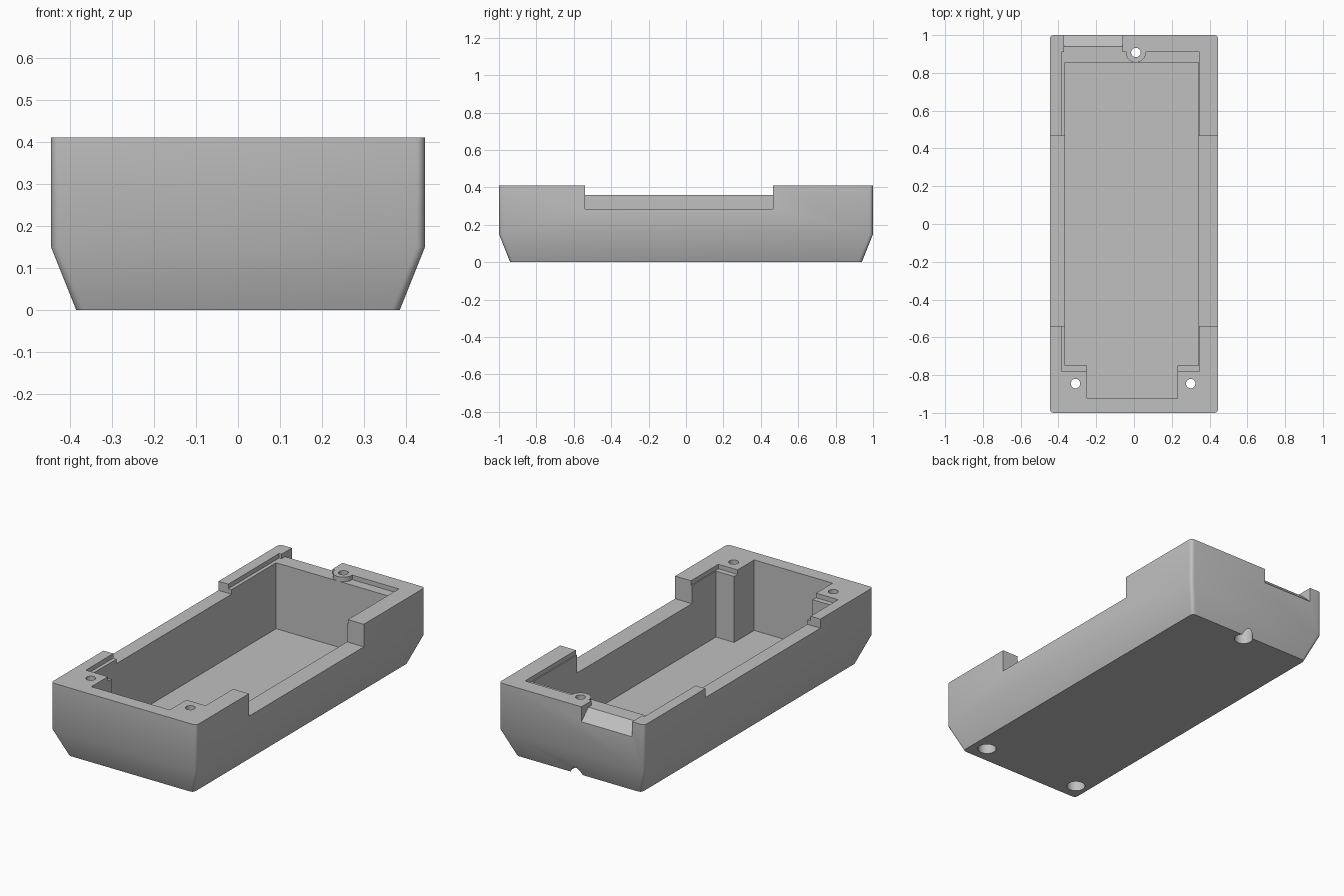
import bpy, bmesh, math

cube = bpy.data.objects.get("Cube")
if cube:
    bpy.data.objects.remove(cube, do_unlink=True)

grey = bpy.data.materials.new("light_grey")
grey.use_nodes = True
grey.diffuse_color = (0.53, 0.53, 0.53, 1)
grey.node_tree.nodes["Principled BSDF"].inputs["Base Color"].default_value = grey.diffuse_color


def loft(name, rings):
    """Solid skinned through rings of equal point count."""
    bm = bmesh.new()
    loops = [[bm.verts.new(p) for p in ring] for ring in rings]
    n = len(loops[0])
    for low, high in zip(loops, loops[1:]):
        for i in range(n):
            j = (i + 1) % n
            bm.faces.new((low[i], low[j], high[j], high[i]))
    bm.faces.new(loops[0][::-1])
    bm.faces.new(loops[-1])
    bmesh.ops.recalc_face_normals(bm, faces=bm.faces)
    mesh = bpy.data.meshes.new(name)
    bm.to_mesh(mesh)
    bm.free()
    mesh.materials.append(grey)
    obj = bpy.data.objects.new(name, mesh)
    bpy.context.collection.objects.link(obj)
    return obj


def rounded_rect(hx, hy, z, r=0.02, steps=5):
    points = []
    for k, (sx, sy) in enumerate(((1, 1), (-1, 1), (-1, -1), (1, -1))):
        for s in range(steps + 1):
            a = math.pi / 2 * (k + s / steps)
            points.append((sx * (hx - r) + r * math.cos(a),
                           sy * (hy - r) + r * math.sin(a), z))
    return points


def box(name, x0, x1, y0, y1, z0, z1=0.6):
    return loft(name, [[(x0, y0, z), (x1, y0, z), (x1, y1, z), (x0, y1, z)]
                       for z in (z0, z1)])


def cylinder(name, x, y, r, z0, z1, n=32):
    turns = [2 * math.pi * i / n for i in range(n)]
    return loft(name, [[(x + r * math.cos(a), y + r * math.sin(a), z) for a in turns]
                       for z in (z0, z1)])


def combine(target, tool, operation="DIFFERENCE"):
    mod = target.modifiers.new(tool.name, "BOOLEAN")
    mod.operation = operation
    mod.solver = "EXACT"
    mod.object = tool
    tool.hide_render = True
    bpy.context.view_layer.objects.active = target
    bpy.ops.object.modifier_apply(modifier=mod.name)
    bpy.data.objects.remove(tool, do_unlink=True)


# Outer shell with tapered lower walls
shell = loft("case_shell", [rounded_rect(0.385, 0.94, 0),
                            rounded_rect(0.445, 1, 0.15),
                            rounded_rect(0.445, 1, 0.41)])

# Main cavity, narrower between the front screw posts
combine(shell, box("cavity", -0.365, 0.342, -0.75, 0.855, 0.02))
combine(shell, box("front_cavity", -0.25, 0.23, -0.925, -0.7, 0.02))

# Shallow seat around the rim
combine(shell, box("rim_seat", -0.385, 0.348, -0.78, 0.91, 0.385))

# Side openings: deep on +x, shallow on -x
combine(shell, box("left_opening", 0.3, 0.6, -0.54, 0.465, 0.285))
combine(shell, box("right_opening", -0.6, -0.3, -0.54, 0.465, 0.36))

# Rear opening with a sloped sill
sill = [(0.9, 0.385), (0.94, 0.385), (1.06, 0.269), (1.06, 0.6), (0.9, 0.6)]
combine(shell, loft("rear_opening", [[(x, y, z) for y, z in sill] for x in (-0.37, -0.06)]))

# Rear screw boss
combine(shell, cylinder("rear_boss", 0.01, 0.908, 0.053, 0.3, 0.41), "UNION")

# Screw holes, counterbored from below
for x, y in ((-0.31, -0.845), (0.3, -0.845), (0.01, 0.908)):
    combine(shell, cylinder("screw_hole", x, y, 0.025, -0.1, 0.6))
    combine(shell, cylinder("counterbore", x, y, 0.048, -0.1, 0.2))

bpy.ops.object.select_all(action="DESELECT")
shell.select_set(True)
bpy.context.view_layer.objects.active = shell
bpy.ops.object.shade_smooth_by_angle(angle=math.radians(30))
